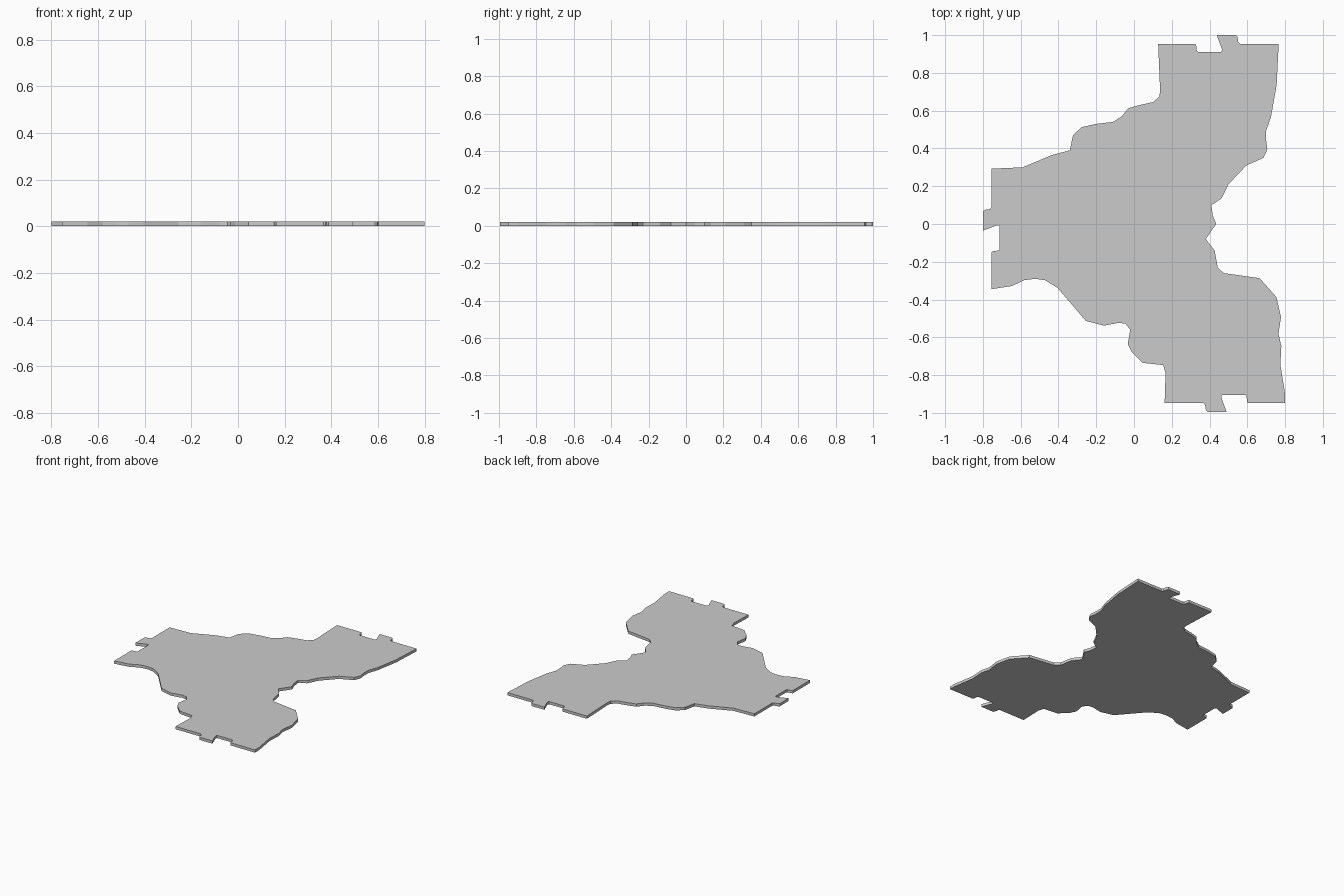
import bpy, bmesh
from mathutils import Vector

THICKNESS = 0.02

# Interlocking edge profile: (distance along the edge, distance outward)
TAB = [(0, 0), (.197, 0), (.201, -.008), (.205, -.038), (.212, -.043),
       (.335, -.043), (.338, -.03), (.31, .046), (.412, .046),
       (.42, .036), (.424, .008), (.434, 0), (.638, 0)]


def tab_edge(start, along, outward):
    s, a, o = Vector(start), Vector(along), Vector(outward)
    return [tuple(s + a * u + o * v) for u, v in TAB]


# Wavy borders, running clockwise between the tabbed edges
right_side = [(.755, .735), (.725, .565), (.70, .495), (.70, .44), (.706, .395),
              (.685, .35), (.595, .31), (.50, .21), (.463, .135), (.41, .10),
              (.417, .045), (.435, 0), (.38, -.08), (.427, -.14), (.443, -.23),
              (.475, -.26), (.665, -.287), (.754, -.387), (.778, -.492),
              (.765, -.582), (.78, -.645), (.775, -.745), (.80, -.90)]
lower_left = [(.167, -.79), (.155, -.747), (.046, -.735), (-.012, -.677),
              (-.033, -.635), (-.02, -.56), (-.045, -.528), (-.08, -.523),
              (-.16, -.538), (-.255, -.513), (-.405, -.338), (-.47, -.298),
              (-.52, -.29), (-.58, -.297), (-.645, -.328)]
upper_left = [(-.59, .30), (-.435, .365), (-.34, .39), (-.323, .47), (-.277, .513),
              (-.20, .53), (-.112, .54), (-.065, .57), (-.03, .613), (.03, .63),
              (.10, .645), (.135, .675), (.138, .71)]

outline = (tab_edge((.128, .954), (1, 0), (0, 1)) + right_side
           + tab_edge((.80, -.948), (-1, 0), (0, -1)) + lower_left
           + tab_edge((-.754, -.345), (0, 1), (-1, 0)) + upper_left)

# Flat terrain tile: outline face extruded upward
bm = bmesh.new()
base = bm.faces.new([bm.verts.new((x, y, 0)) for x, y in outline])
top = bmesh.ops.extrude_face_region(bm, geom=[base], use_keep_orig=True)
bmesh.ops.translate(bm, vec=(0, 0, THICKNESS),
                    verts=[v for v in top["geom"] if isinstance(v, bmesh.types.BMVert)])
bmesh.ops.triangulate(bm, faces=[f for f in bm.faces if len(f.verts) > 4])
bmesh.ops.recalc_face_normals(bm, faces=bm.faces)

mesh = bpy.data.meshes.new("terrain_tile")
bm.to_mesh(mesh)
bm.free()
bpy.context.collection.objects.link(bpy.data.objects.new("terrain_tile", mesh))
